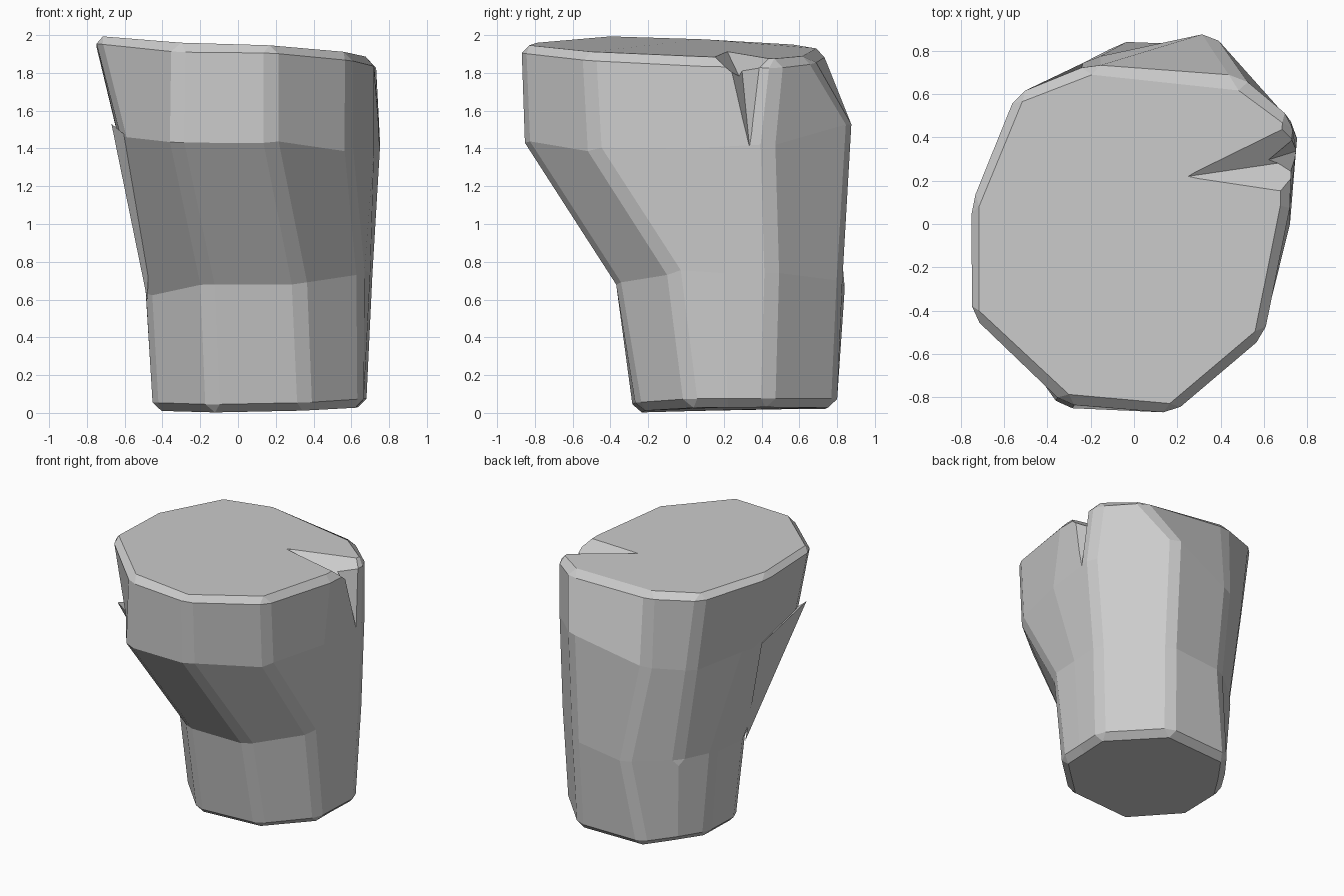
import bpy, bmesh

if "Cube" in bpy.data.objects:
    bpy.data.objects.remove(bpy.data.objects["Cube"])

# Rock cross-sections: ten columns, anticlockwise from the front-left corner
base = [(-.45, .04), (-.14, -.28), (.36, -.26), (.665, .02), (.67, .22),
        (.68, .44), (.34, .80), (-.18, .78), (-.33, .57), (-.45, .38)]
waist = [(-.485, -.02), (-.17, -.37), (.33, -.37), (.66, -.07), (.70, .2),
         (.715, .46), (.36, .83), (-.08, .84), (-.36, .60), (-.49, .36)]
ledge = [(-.62, -.46), (-.33, -.85), (.18, -.855), (.60, -.49), (.72, 0),
         (.755, .44), (.36, .88), (-.2, .77), (-.47, .60), (-.615, .15)]
crown = [(-.76, -.42), (-.32, -.83), (.18, -.875), (.60, -.52), (.72, .08),
         (.73, .49), (.50, .66), (-.2, .735), (-.55, .60), (-.76, .09)]
ledge_z = [1.46, 1.43, 1.43, 1.39, 1.40, 1.42, 1.54, 1.38, 1.36, 1.38]
crown_z = [2.0, 1.955, 1.95, 1.91, 1.88, 1.87, 1.89, 1.93, 1.95, 1.98]
base_z = [.01, 0, .01, .03, .03, .03, .03, .02, .02, .02]
waist_z = [.62, .68, .68, .74, .74, .74, .70, .66, .66, .66]


def make(name, bm):
    bmesh.ops.recalc_face_normals(bm, faces=bm.faces)
    me = bpy.data.meshes.new(name)
    bm.to_mesh(me)
    bm.free()
    ob = bpy.data.objects.new(name, me)
    bpy.context.collection.objects.link(ob)
    return ob


def hull(name, points):
    bm = bmesh.new()
    for p in points:
        bm.verts.new(p)
    bmesh.ops.convex_hull(bm, input=bm.verts)
    return make(name, bm)


# Main boulder: lofted rings with chamfered columns and rims
bm = bmesh.new()
rings = [[bm.verts.new((x, y, z)) for (x, y), z in zip(r, zs)]
         for r, zs in ((base, base_z), (waist, waist_z), (ledge, ledge_z), (crown, crown_z))]
for a, b in zip(rings, rings[1:]):
    for i in range(10):
        j = (i + 1) % 10
        bm.faces.new((a[i], a[j], b[j], b[i]))
bm.faces.new(rings[0][::-1])
bm.faces.new(rings[-1])
bmesh.ops.recalc_face_normals(bm, faces=bm.faces)
level = {v: k for k, r in enumerate(rings) for v in r}
edges = []
for e in bm.edges:
    a, b = (level[v] for v in e.verts)
    rim = a == b and a in (0, 3)
    if rim or (a != b and e.calc_face_angle(0) > .35):
        edges.append(e)
bmesh.ops.bevel(bm, geom=edges, offset=.045, segments=1, profile=.5,
                affect='EDGES', clamp_overlap=True)
rock = make("boulder", bm)

# Crack in the upper right edge: a wide shallow wedge and a narrow deep one
wedges = [
    hull("wide_crack_cutter", [(.25, .22, 1.91), (.25, .22, 2.1), (1.0, .06, 1.9), (1.0, .06, 2.1),
                               (1.0, .67, 1.9), (1.0, .67, 2.1), (1.0, .33, 1.68)]),
    hull("deep_crack_cutter", [(.60, .29, 1.88), (.8, .17, 1.92), (.8, .46, 1.92), (.76, .34, 1.37)]),
]
for w in wedges:
    w.hide_render = True
    w.hide_set(True)
    m = rock.modifiers.new("crack", 'BOOLEAN')
    m.operation = 'DIFFERENCE'
    m.solver = 'EXACT'
    m.object = w

# Thin splinter under the front-left overhang
hull("splinter", [(-.67, -.48, 1.53), (-.63, .0, 1.38), (-.48, -.02, .6), (-.45, -.45, 1.35)])
